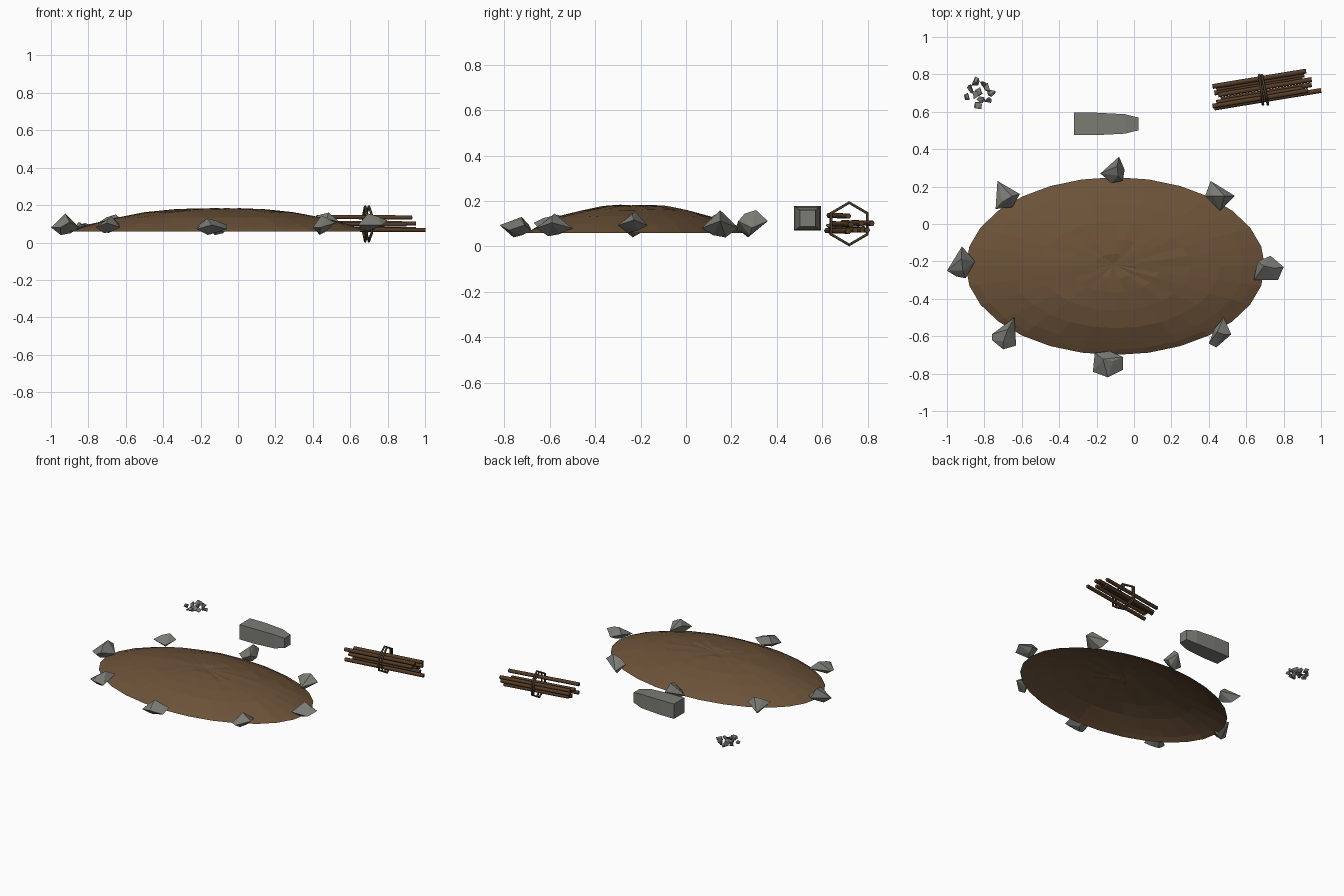
import bpy, bmesh, math, random
from mathutils import Vector

random.seed(4)
cube = bpy.data.objects.get("Cube")
if cube:
    bpy.data.objects.remove(cube, do_unlink=True)


def material(name, color):
    mat = bpy.data.materials.new(name)
    mat.use_nodes = True
    rgba = (*color, 1)
    mat.diffuse_color = rgba
    bsdf = next(n for n in mat.node_tree.nodes if n.type == 'BSDF_PRINCIPLED')
    bsdf.inputs["Base Color"].default_value = rgba
    bsdf.inputs["Roughness"].default_value = 0.9
    return mat


EARTH = material("earth brown", (0.15, 0.085, 0.04))
STONE = material("stone grey", (0.2, 0.2, 0.18))
WOOD = material("stick brown", (0.09, 0.045, 0.02))
ROPE = material("rope brown", (0.065, 0.045, 0.022))


def make_object(name, bm, mat):
    mesh = bpy.data.meshes.new(name)
    bm.to_mesh(mesh)
    bm.free()
    mesh.materials.append(mat)
    obj = bpy.data.objects.new(name, mesh)
    bpy.context.collection.objects.link(obj)
    return obj


def hull(bm, points):
    """Closed faceted lump around the points."""
    verts = [bm.verts.new(p) for p in points]
    result = bmesh.ops.convex_hull(bm, input=verts)
    loose = [v for v in result["geom_interior"] if isinstance(v, bmesh.types.BMVert)]
    bmesh.ops.delete(bm, geom=loose, context='VERTS')


# Earth mound: an open oval dome with a wrinkled crown
def build_mound():
    bm = bmesh.new()
    sides = 28
    rings = []
    for r in (1, 0.94, 0.86, 0.7, 0.5, 0.3, 0.14):
        ring = []
        for i in range(sides):
            a = math.tau * i / sides
            wobble = 0 if r == 1 else random.uniform(-0.003, 0.003)
            z = 0.06 + 0.122 * (1 - r ** 2.5) + wobble
            ring.append(bm.verts.new((-0.1 + 0.8 * r * math.cos(a),
                                      -0.225 + 0.475 * r * math.sin(a), z)))
        rings.append(ring)
    for low, high in zip(rings, rings[1:]):
        for i in range(sides):
            j = (i + 1) % sides
            bm.faces.new((low[i], low[j], high[j], high[i]))
    crown = bm.verts.new((-0.11, -0.215, 0.176))
    for i in range(sides):
        bm.faces.new((rings[-1][i], rings[-1][(i + 1) % sides], crown))
    make_object("earth_mound", bm, EARTH)


build_mound()

# Border stones: bottom, top, then the outline seen from above
BORDER = {
    "back": (0.04, 0.16, [(-.18, .27), (-.08, .36), (-.05, .29), (-.06, .23), (-.12, .22)]),
    "back_left": (0.04, 0.16, [(.41, .23), (.54, .15), (.46, .07), (.38, .15)]),
    "left": (0.06, 0.155, [(.64, -.3), (.66, -.2), (.73, -.17), (.8, -.23), (.77, -.3)]),
    "front_left": (0.045, 0.145, [(.4, -.64), (.43, -.56), (.48, -.5), (.52, -.59), (.44, -.66)]),
    "front": (0.04, 0.13, [(-.22, -.79), (-.21, -.69), (-.13, -.68), (-.06, -.71),
                           (-.06, -.78), (-.14, -.82)]),
    "front_right": (0.05, 0.14, [(-.76, -.59), (-.64, -.5), (-.63, -.65), (-.7, -.67), (-.76, -.62)]),
    "right": (0.04, 0.155, [(-1, -.25), (-.92, -.12), (-.85, -.2), (-.9, -.29), (-.95, -.28)]),
    "back_right": (0.05, 0.15, [(-.73, .23), (-.61, .16), (-.65, .09), (-.74, .08)]),
}
for place, (low, high, outline) in BORDER.items():
    bm = bmesh.new()
    points = []
    for i, (x, y) in enumerate(outline):
        points.append(Vector((x, y, low + (high - low) * (0.6 if i % 2 else 0.35))))
    middle = sum(points, Vector()) / len(points)
    for k, blend, z in ((1, 0.4, high), (3, 0.35, high - 0.015), (0, 0.3, low), (2, 0.4, low + 0.01)):
        p = middle.lerp(points[k], blend)
        p.z = z
        points.append(p)
    hull(bm, points)
    make_object("border_stone_" + place, bm, STONE)

# Fallen marker stone: square sections that taper at one end
bm = bmesh.new()
points = []
for x, half_y, half_z in ((-0.32, 0.06, 0.054), (-0.2, 0.06, 0.054),
                          (-0.05, 0.052, 0.05), (0.025, 0.034, 0.036)):
    for sy in (-1, 1):
        for sz in (-1, 1):
            points.append((x, 0.535 + sy * half_y, 0.124 + sz * half_z))
hull(bm, points)
make_object("marker_stone", bm, STONE)


def tube(name, points, radius, mat, cyclic=False):
    """Six-sided tube along a path."""
    curve = bpy.data.curves.new(name, 'CURVE')
    curve.dimensions = '3D'
    curve.bevel_depth = radius
    curve.bevel_resolution = 1
    curve.use_fill_caps = True
    spline = curve.splines.new('POLY')
    spline.points.add(len(points) - 1)
    for point, co in zip(spline.points, points):
        point.co = (*co, 1)
    spline.use_cyclic_u = cyclic
    curve.materials.append(mat)
    obj = bpy.data.objects.new(name, curve)
    bpy.context.collection.objects.link(obj)


# Stick bundle: start x, start y, end x, height
STICKS = [(.42, .735, .92, .105), (.44, .72, .91, .075), (.45, .69, .95, .105),
          (.465, .665, .95, .075), (.43, .62, 1, .07), (.42, .63, .93, .137),
          (.44, .65, .9, .1), (.43, .7, .9, .075)]
SLOPE = 0.165
for n, (x0, y0, x1, z) in enumerate(STICKS):
    y1 = y0 + (x1 - x0) * SLOPE
    tube(f"stick_{n + 1}", [(x0, y0, z), (x1, y1, z - 0.003)], 0.013, WOOD)

# Two six-sided rope loops around the sticks, turned slightly apart
for n, (x, turn) in enumerate(((0.68, 0.12), (0.7, 0.2))):
    loop = []
    for i in range(6):
        a = math.tau * i / 6
        side = 0.093 * math.sin(a)
        loop.append((x - side * math.sin(turn), 0.718 + side * math.cos(turn),
                     0.1 + 0.093 * math.cos(a)))
    tube(f"rope_loop_{n + 1}", loop, 0.007, ROPE, True)

# Pebble pile
PEBBLES = [(-.85, .76), (-.81, .74), (-.83, .71), (-.76, .7), (-.89, .68),
           (-.82, .67), (-.78, .66), (-.83, .635), (-.87, .72), (-.78, .73), (-.85, .69)]
for n, (x, y) in enumerate(PEBBLES):
    bm = bmesh.new()
    size = random.uniform(0.02, 0.028)
    lump = []
    for i in range(9):
        d = Vector([random.gauss(0, 1) for _ in range(3)]).normalized() * size
        lump.append((x + d.x, y + d.y, 0.085 + d.z * 0.8))
    hull(bm, lump)
    make_object(f"pebble_{n + 1}", bm, STONE)
